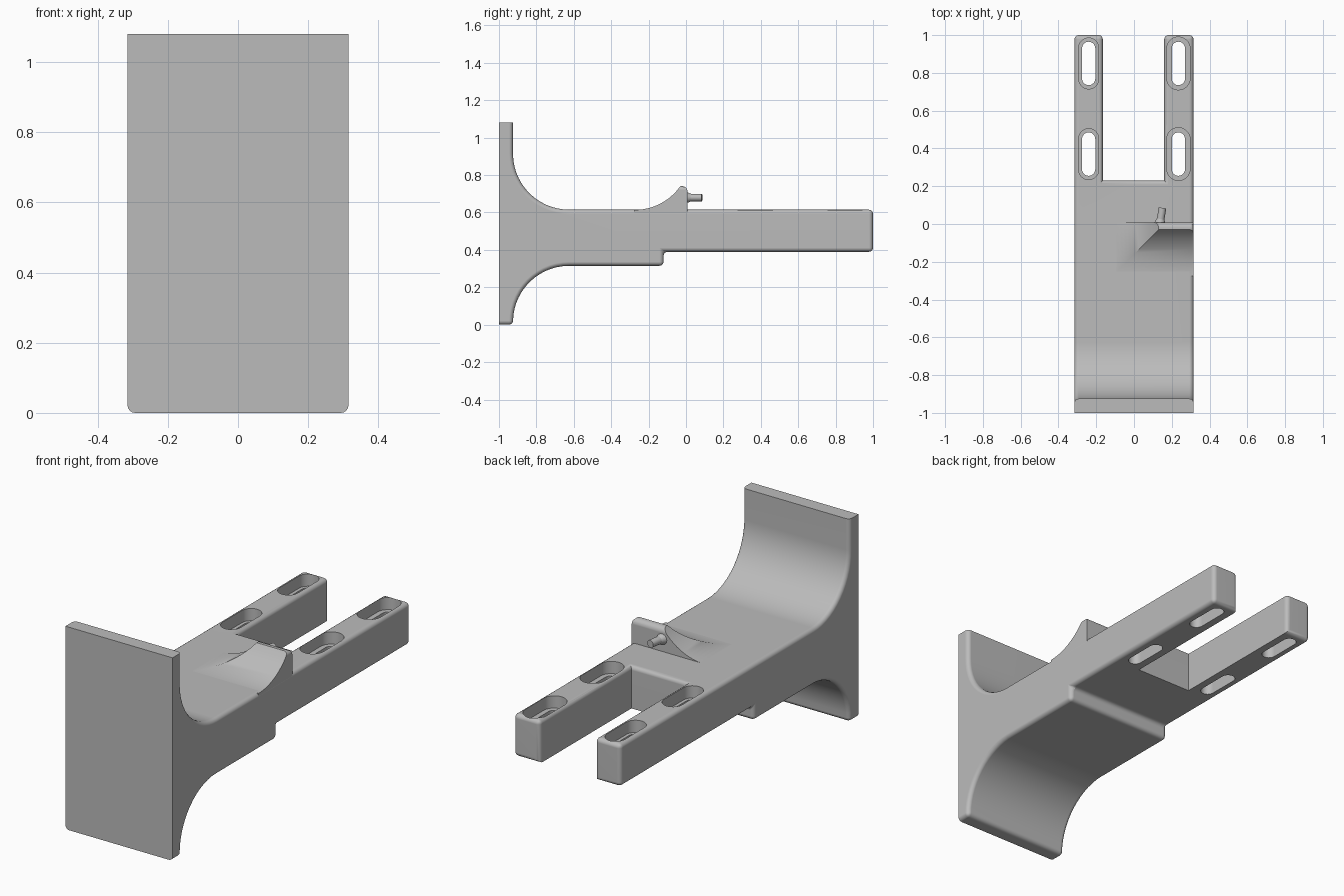
import bpy, bmesh
from math import sin, cos, pi, radians, sqrt
from mathutils import Vector, Matrix

if "Cube" in bpy.data.objects:
    bpy.data.objects.remove(bpy.data.objects["Cube"])

grey = bpy.data.materials.new("plain_grey")
grey.use_nodes = True
COLOUR = (0.5, 0.5, 0.5, 1)
grey.diffuse_color = COLOUR
grey.node_tree.nodes["Principled BSDF"].inputs["Base Color"].default_value = COLOUR

# Ways to place a 2D outline point (a, b) at extrusion depth t
ALONG = {"x": lambda a, b, t: (t, a, b),
         "y": lambda a, b, t: (a, t, b),
         "z": lambda a, b, t: (a, b, t)}


def make_object(name, bm):
    bmesh.ops.recalc_face_normals(bm, faces=bm.faces)
    mesh = bpy.data.meshes.new(name)
    bm.to_mesh(mesh)
    bm.free()
    mesh.materials.append(grey)
    obj = bpy.data.objects.new(name, mesh)
    bpy.context.collection.objects.link(obj)
    return obj


def prism(name, outline, axis, start, end):
    bm = bmesh.new()
    rings = [[bm.verts.new(ALONG[axis](a, b, t)) for a, b in outline] for t in (start, end)]
    bm.faces.new(rings[0])
    bm.faces.new(rings[1])
    n = len(outline)
    for i in range(n):
        j = (i + 1) % n
        bm.faces.new((rings[0][i], rings[0][j], rings[1][j], rings[1][i]))
    return make_object(name, bm)


def combine(obj, tool, operation="DIFFERENCE"):
    mod = obj.modifiers.new("combine", "BOOLEAN")
    mod.operation, mod.solver, mod.object = operation, "EXACT", tool
    deps = bpy.context.evaluated_depsgraph_get()
    obj.data = bpy.data.meshes.new_from_object(obj.evaluated_get(deps))
    obj.modifiers.clear()
    bpy.data.objects.remove(tool)


def arc(cx, cy, r, a0, a1, n=14):
    angles = [radians(a0 + (a1 - a0) * i / n) for i in range(n + 1)]
    return [(cx + r * cos(a), cy + r * sin(a)) for a in angles]


def slot_outline(cx, cy, half_w, half_l):
    straight = half_l - half_w
    return (arc(cx, cy + straight, half_w, 0, 180) +
            arc(cx, cy - straight, half_w, 180, 360))


# Body: wall plate flaring into a beam with a stepped underside
HALF, TOP, UNDER, ARM_UNDER, HEIGHT = 0.315, 0.615, 0.315, 0.39, 1.08
upper = arc(-0.625, TOP + 0.3, 0.3, 180, 270)
lower = arc(-0.625, UNDER - 0.3, 0.3, 90, 180)
lower[-1] = (-0.925, 0)
profile = ([(-1, 0), (-1, HEIGHT), (-0.925, HEIGHT)] + upper +
           [(1, TOP), (1, ARM_UNDER), (-0.12, ARM_UNDER), (-0.12, UNDER)] + lower)
body = prism("bracket_body", profile, "x", -HALF, HALF)

# Gap that leaves two arms
GAP = 0.23
combine(body, prism("gap_cutter", [(-0.165, GAP), (0.16, GAP), (0.16, 2), (-0.165, 2)],
                    "z", 0, 1))

# Rounded edges, leaving the wall face and the inside of the gap crisp
bm = bmesh.new()
bm.from_mesh(body.data)
bmesh.ops.remove_doubles(bm, verts=bm.verts, dist=0.0001)


def is_rounded(edge):
    if len(edge.link_faces) != 2 or edge.calc_face_angle(0) < 0.7:
        return False
    ends = [v.co for v in edge.verts]
    mid = (ends[0] + ends[1]) / 2
    if all(p.y < -0.99 for p in ends) or all(p.z > HEIGHT - 0.01 for p in ends):
        return False
    in_gap = abs(mid.x) < 0.2 and mid.y > GAP - 0.01
    root = in_gap and mid.y < GAP + 0.01 and abs(mid.x) > 0.1
    below = in_gap and mid.z < ARM_UNDER + 0.01 and mid.y < 0.99
    return not root and not below


bmesh.ops.bevel(bm, geom=[e for e in bm.edges if is_rounded(e)], offset=0.022,
                offset_type="OFFSET", segments=4, profile=0.5, affect="EDGES",
                clamp_overlap=True)
bm.to_mesh(body.data)
bm.free()

# Counterbored slots, two in each arm
for x, wide, long in ((-0.24, 0.053, 0.135), (0.235, 0.062, 0.14)):
    for y in (0.37, 0.85):
        combine(body, prism("recess_cutter", slot_outline(x, y, wide, long), "z", 0.55, 0.8))
        combine(body, prism("slot_cutter", slot_outline(x, y, 0.035, 0.115), "z", 0.2, 0.7))

# Ridge: two concave ramps meeting in a mitre, upright at the back
R, RUN, BASE = 0.3, 0.245, 0.5


def ramp(peak, back, soft):
    steps = [RUN * i / 12 for i in range(13)]
    rise = [(peak - RUN + d, TOP - 0.001 + R - sqrt(R * R - d * d)) for d in steps]
    crest = arc(back - soft, rise[-1][1] - soft, soft, 90, 0, 6)
    return [(peak - RUN, BASE)] + rise + crest + [(back, BASE)]


ridge = prism("ridge", ramp(-0.03, 0.008, 0.028), "x", -0.3, HALF)
combine(ridge, prism("ridge_flank", ramp(0.13, HALF - 0.001, 0.02), "y", -0.4, 0.1), "INTERSECT")

# Peg with a flared root on the back of the ridge
start, end = Vector((0.136, -0.005, 0.68)), Vector((0.151, 0.085, 0.68))
axis = end - start
turn = axis.to_track_quat("Z", "Y").to_matrix().to_4x4()
bm = bmesh.new()
for r0, r1, a, b in ((0.034, 0.02, 0, 0.35), (0.02, 0.02, 0.2, 1)):
    bmesh.ops.create_cone(bm, cap_ends=True, segments=24, radius1=r0, radius2=r1,
                          depth=axis.length * (b - a),
                          matrix=Matrix.Translation(start + axis * (a + b) / 2) @ turn)
peg = make_object("peg", bm)

# Smooth shading with crisp edges
bpy.ops.object.select_all(action="DESELECT")
for obj in (body, ridge, peg):
    obj.select_set(True)
    bpy.context.view_layer.objects.active = obj
bpy.ops.object.shade_smooth_by_angle(angle=radians(32))
for obj in (body, ridge):
    obj.modifiers.new("even_shading", "WEIGHTED_NORMAL").keep_sharp = True
